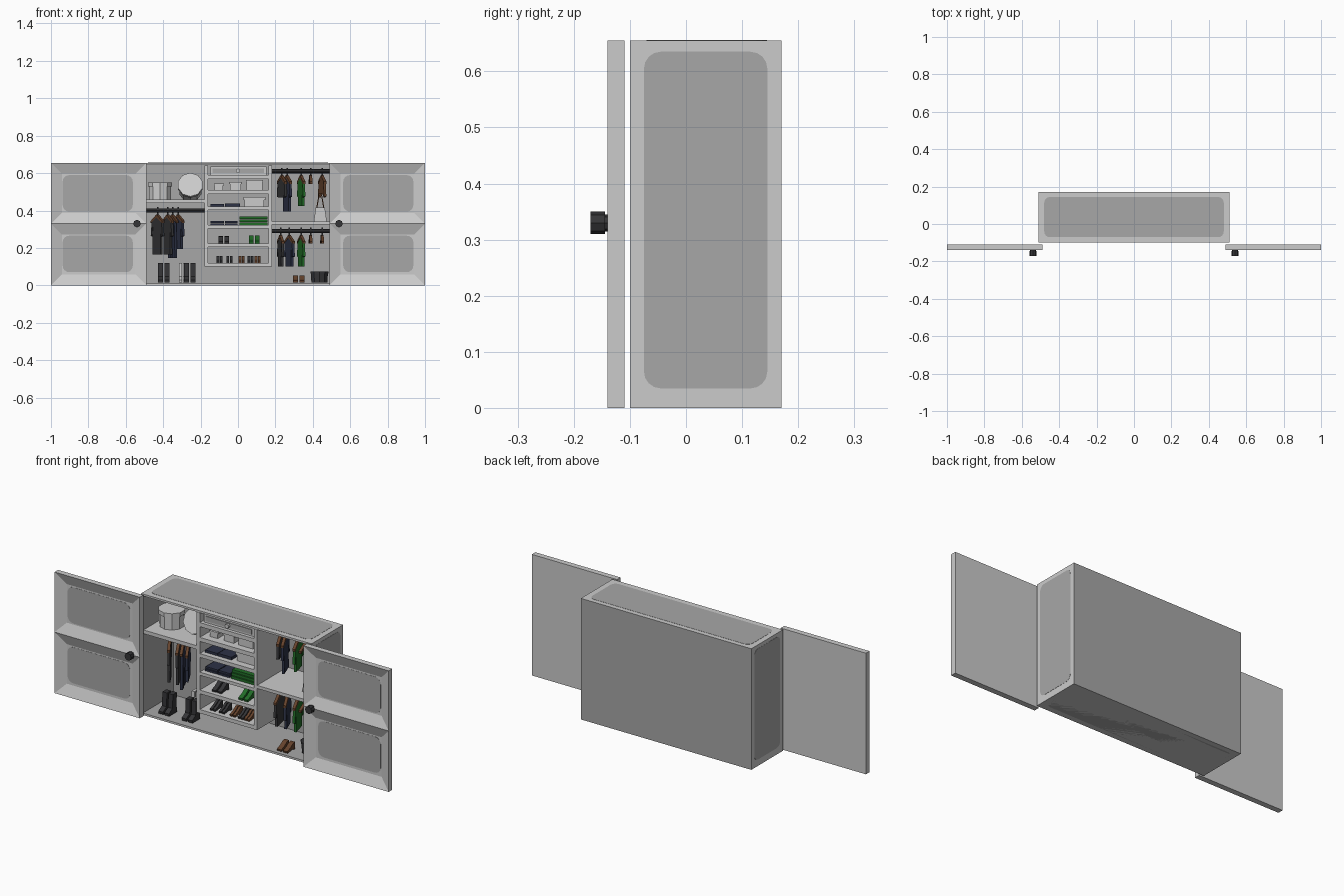
import bpy, bmesh, math
from mathutils import Matrix, Vector

if "Cube" in bpy.data.objects:
    bpy.data.objects.remove(bpy.data.objects["Cube"])


def material(name, r, g, b):
    m = bpy.data.materials.new(name)
    m.diffuse_color = (r, g, b, 1)
    m.use_nodes = True
    m.node_tree.nodes["Principled BSDF"].inputs["Base Color"].default_value = m.diffuse_color
    return m


LIGHT = material("light_grey", .60, .60, .60)
MID = material("mid_grey", .39, .39, .39)
DARK = material("charcoal", .035, .035, .038)
NAVY = material("navy", .026, .032, .062)
GREEN = material("green", .015, .15, .02)
BROWN = material("brown", .13, .055, .025)
T, R = Matrix.Translation, Matrix.Rotation


def add(name, bm, *mats):
    bmesh.ops.recalc_face_normals(bm, faces=bm.faces)
    me = bpy.data.meshes.new(name)
    bm.to_mesh(me)
    bm.free()
    for m in mats:
        me.materials.append(m)
    ob = bpy.data.objects.new(name, me)
    bpy.context.collection.objects.link(ob)
    return ob


def box_bm(x0, x1, y0, y1, z0, z1):
    bm = bmesh.new()
    bmesh.ops.create_cube(bm, size=1)
    bmesh.ops.scale(bm, vec=(x1 - x0, y1 - y0, z1 - z0), verts=bm.verts)
    bmesh.ops.translate(bm, vec=((x0 + x1) / 2, (y0 + y1) / 2, (z0 + z1) / 2), verts=bm.verts)
    return bm


def box(name, x0, x1, y0, y1, z0, z1, mat):
    return add(name, box_bm(x0, x1, y0, y1, z0, z1), mat)


def prism(name, pts, depth, mat, matrix):
    """Profile in local XZ, extruded along local Y."""
    bm = bmesh.new()
    f = bm.faces.new([bm.verts.new((x, -depth / 2, z)) for x, z in pts])
    new = bmesh.ops.extrude_face_region(bm, geom=[f])["geom"]
    bmesh.ops.translate(bm, vec=(0, depth, 0), verts=[v for v in new if isinstance(v, bmesh.types.BMVert)])
    bm.transform(matrix)
    return add(name, bm, mat)


def cyl(name, r, h, n, mat, matrix, r2=None):
    bm = bmesh.new()
    bmesh.ops.create_cone(bm, cap_ends=True, segments=n, radius1=r, radius2=r2 or r, depth=h)
    bm.transform(matrix)
    return add(name, bm, mat)


def mirrored(half):
    return half + [(-x, z) for x, z in reversed(half) if x > 0]


def patch(name, w, h, c, matrix):
    """Thin darker panel with rounded corners."""
    arc = [(math.cos(a * math.pi / 8), math.sin(a * math.pi / 8)) for a in range(5)]
    pts = []
    for sx, sz, rev in ((1, 1, 0), (-1, 1, 1), (-1, -1, 0), (1, -1, 1)):
        q = [(sx * (w / 2 - c + c * x), sz * (h / 2 - c + c * z)) for x, z in arc]
        pts += q[::-1] if rev else q
    prism(name, pts, .002, MID, matrix)


# Cabinet shell: open front, darker inside and back
bm = box_bm(-.51, .51, -.10, .17, 0, .655)
front = [f for f in bm.faces if f.normal.y < -.9]
bmesh.ops.inset_individual(bm, faces=front, thickness=.015, depth=0)
cavity = bmesh.ops.extrude_discrete_faces(bm, faces=front)["faces"]
bmesh.ops.translate(bm, vec=(0, .26, 0), verts=cavity[0].verts)
bm.normal_update()
for f in bm.faces:
    c = f.calc_center_median()
    inside = abs(c.x) < .505 and .005 < c.z < .65 and c.y > -.09
    f.material_index = 1 if inside else 0
add("cabinet_shell", bm, LIGHT, MID)

# Darker panels on the cabinet sides, top and underside
for s in (-1, 1):
    patch("cabinet_side_panel", .22, .60, .03, T((s * .51, .035, .335)) @ R(math.pi / 2, 4, 'Z'))
for z in (0.001, .655):
    patch("cabinet_flat_panel", .96, .215, .03, T((0, .037, z)) @ R(math.pi / 2, 4, 'X'))

# Sliding doors with two recessed panels and a knob
for s in (-1, 1):
    bm = box_bm(*sorted((s * .49, s * 1.0)), -.14, -.11, 0, .655)
    bmesh.ops.bisect_plane(bm, geom=bm.verts[:] + bm.edges[:] + bm.faces[:],
                           plane_co=(0, 0, .33), plane_no=(0, 0, 1))
    bm.normal_update()
    bmesh.ops.inset_individual(bm, faces=[f for f in bm.faces if f.normal.y < -.9],
                               thickness=.058, depth=-.022, use_even_offset=True)
    add("door", bm, LIGHT)
    for z in (.168, .492):
        patch("door_panel", .375, .195, .035, T((s * .75, -.118, z)))
    cyl("door_knob", .015, .034, 8, DARK, T((s * .54, -.145, .33)) @ R(math.pi / 2, 4, 'X'))
    cyl("knob_cap", .02, .026, 8, DARK, T((s * .54, -.157, .33)) @ R(math.pi / 2, 4, 'X'))

# Inner uprights and shelves
F, B = -.098, .162
for x in (-.18, .163):
    box("upright", x, x + .02, F, B, .10, .642, LIGHT)
for z0, z1 in ((.10, .12), (.205, .225), (.305, .322), (.402, .422), (.488, .51), (.568, .59)):
    box("centre_shelf", -.162, .165, F, B, z0, z1, LIGHT)
box("left_shelf", -.497, -.178, F, B, .44, .46, LIGHT)
box("right_shelf", .182, .497, F, B, .325, .342, LIGHT)
box("right_upright", .182, .190, F, B, .012, .12, LIGHT).hide_render = True

# Hanging rods
RY = .03
for x0, x1, z in ((-.495, -.178, .40), (.182, .495, .61), (.182, .495, .29)):
    cyl("rod", .011, x1 - x0, 8, DARK, T(((x0 + x1) / 2, RY, z)) @ R(math.pi / 2, 4, 'Y'))


# Hangers with garments
def coat(n):
    return mirrored([(.012, -.005), (.052, -.033), (.062, -.11), (.047, -.114), (.04, -.06), (.042, -n)])


def trousers(n):
    return mirrored([(.034, -.02), (.044, -n), (.010, -n), (0, -.4 * n)])


def hang(x, rod, yaw=25, pts=None, mat=None):
    m = T((x, RY, rod - .025)) @ R(math.radians(yaw - 90), 4, 'Z')
    box("hanger_hook", x - .004, x + .004, RY - .004, RY + .004, rod - .03, rod + .018, DARK)
    prism("hanger", mirrored([(0, .004), (.06, -.03), (.06, -.042), (0, -.012)]), .015, BROWN, m)
    if pts:
        prism("garment", pts, .013, mat, m)


hang(-.43, .40, 30, coat(.21), DARK)
hang(-.375, .40, 25, coat(.21), DARK)
hang(-.35, .40, 25, trousers(.23), NAVY)
hang(-.32, .40, 28, coat(.18), NAVY)
hang(.235, .61, 20, coat(.115), DARK)
hang(.262, .61, 20, coat(.19), NAVY)
hang(.338, .61, 15, coat(.16), GREEN)
hang(.388, .61, 3)
hang(.45, .61, 15, coat(.10), BROWN)
hang(.228, .29, 12, coat(.165), DARK)
hang(.275, .29, 22, coat(.165), NAVY)
hang(.338, .29, 15, coat(.165), GREEN)
hang(.388, .29, 3)
hang(.45, .29, 3)

# Handbag with strap on the right shelf
prism("handbag", [(-.035, 0), (.035, 0), (.024, .075), (-.024, .075)], .04, LIGHT, T((.44, -.01, .342)))
prism("bag_strap", [(-.022, .07), (-.008, .15), (.008, .15), (.022, .07), (.016, .07), (.004, .142),
                    (-.004, .142), (-.016, .07)], .008, BROWN, T((.44, -.01, .342)))

# Hat boxes, one upright and one tipped forward
for m in (T((-.417, .03, .46)), T((-.255, .06, .512)) @ R(math.radians(68), 4, 'X') @ T((0, 0, -.02))):
    cyl("hat_box", .062, .07, 10, LIGHT, m @ T((0, 0, .035)))
    cyl("hat_box_lid", .068, .022, 10, LIGHT, m @ T((0, 0, .08)))

# Tray in the top slot, boxes and folded clothes below
box("drawer", -.147, .152, -.08, .12, .59, .636, LIGHT)
box("drawer_panel", -.135, .140, -.084, -.079, .600, .626, MID)
cyl("drawer_pull", .012, .02, 8, LIGHT, T((0, -.088, .612)) @ R(math.pi / 2, 4, 'X'))
for x, w, h in ((-.102, .045, .034), (-.013, .06, .042), (.088, .085, .052)):
    box("storage_box", x - w / 2, x + w / 2, -.06, .04, .51, .51 + h - .010, LIGHT)
    box("storage_box_lid", x - w / 2 - .004, x + w / 2 + .004, -.064, .044, .50 + h, .51 + h, LIGHT)
box("large_box", .035, .14, -.06, .05, .422, .458, LIGHT)
box("large_box_lid", .03, .147, -.065, .055, .456, .472, LIGHT)
for x0, x1, z, n, h, mat in ((-.147, -.075, .422, 1, .015, NAVY), (-.07, .01, .422, 1, .017, NAVY),
                             (-.147, -.075, .322, 2, .012, NAVY), (-.07, -.003, .322, 2, .012, NAVY),
                             (.008, .157, .322, 3, .016, GREEN)):
    for i in range(n):
        box("folded_clothes", x0, x1, -.07 + .004 * i, .05, z + i * h, z + i * h + h - .002, mat)

# Shoes and boots, toes forward
SHOE = [(-.03, 0), (-.018, 0), (-.012, .006), (.035, 0), (.037, .010), (.012, .02), (-.012, .036), (-.03, .038)]
BOOT = [(-.03, 0), (.036, 0), (.038, .014), (.008, .032), (.004, .105), (-.03, .105), (-.027, .05)]


def pair(name, x, y, z, pts, w, gap, mat, k=1):
    for s in (-1, 1):
        prism(name, [(a * k, b * k) for a, b in pts], w, mat, T((x + s * gap, y, z)) @ R(-math.pi / 2, 4, 'Z'))


pair("boot", -.397, -.03, .015, BOOT, .027, .018, DARK)
pair("boot", -.258, -.03, .015, BOOT, .027, .018, DARK)
pair("pale_boot", -.297, .06, .015, BOOT, .016, .011, LIGHT)
pair("shoe", -.075, -.04, .225, SHOE, .024, .016, DARK)
pair("shoe", .086, -.04, .225, SHOE, .024, .016, GREEN, 1.1)
for x, mat in ((-.098, DARK), (-.045, DARK), (.02, BROWN), (.068, DARK), (.105, BROWN)):
    pair("shoe", x, -.04, .12, SHOE, .014, .009, mat)
pair("shoe", .325, -.05, .015, SHOE, .026, .018, BROWN)

# Basket on the floor
cyl("basket", .045, .05, 10, DARK, T((.435, .0, .04)), .048)
cyl("basket_rim", .051, .01, 10, DARK, T((.435, .0, .068)))
